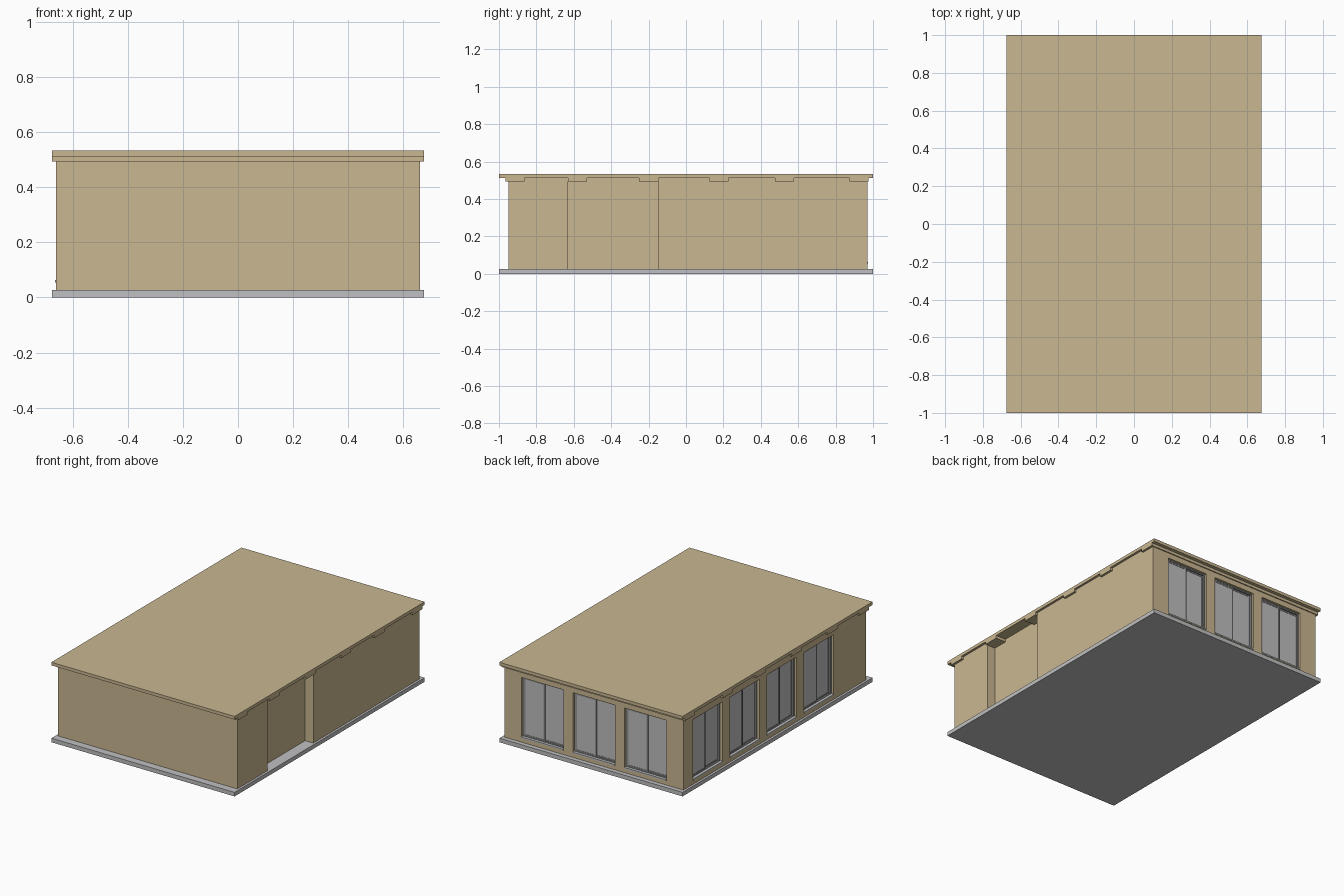
import bpy, bmesh, math
from mathutils import Matrix, Vector

cube = bpy.data.objects.get("Cube")
if cube:
    bpy.data.objects.remove(cube, do_unlink=True)


def material(name, rgb):
    m = bpy.data.materials.new(name)
    m.use_nodes = True
    m.diffuse_color = (*rgb, 1)
    m.node_tree.nodes["Principled BSDF"].inputs["Base Color"].default_value = (*rgb, 1)
    return m


tan = material("tan plaster", (0.584, 0.474, 0.283))
concrete = material("light concrete", (0.53, 0.53, 0.54))
glass = material("pale grey glass", (0.52, 0.52, 0.53))
metal = material("grey window metal", (0.3, 0.3, 0.3))


def boxes(name, mat, spans, matrix=Matrix()):
    """One object made of boxes, each given as (x0, x1, y0, y1, z0, z1)."""
    bm = bmesh.new()
    for x0, x1, y0, y1, z0, z1 in spans:
        centre = Vector((x0 + x1, y0 + y1, z0 + z1)) / 2
        size = Matrix.Diagonal((x1 - x0, y1 - y0, z1 - z0, 1))
        bmesh.ops.create_cube(bm, size=1, matrix=Matrix.Translation(centre) @ size)
    mesh = bpy.data.meshes.new(name)
    bm.to_mesh(mesh)
    bm.free()
    mesh.materials.append(mat)
    ob = bpy.data.objects.new(name, mesh)
    ob.matrix_world = matrix
    bpy.context.collection.objects.link(ob)
    return ob


HX, FRONT, BACK = 0.66, -0.95, 0.97
FLOOR, EAVE, TOP = 0.027, 0.512, 0.533
SILL, HEAD, HALF, DEPTH = 0.058, 0.458, 0.155, 0.035

# Base slab, roof slab and the beams under the roof
boxes("base_slab", concrete, [(-0.675, 0.675, -1, 1, 0, FLOOR)])
boxes("roof_slab", tan, [(-0.675, 0.675, -1, 1, EAVE, TOP)])
beam_starts = [-0.965, -0.63, -0.25, 0.125, 0.475, 0.875]
boxes("roof_beams", tan,
      [(-0.675, 0.675, y, y + 0.102, 0.493, EAVE) for y in beam_starts])

# Walls with window pockets and the side entrance recess cut out
walls = boxes("walls", tan, [(-HX, HX, FRONT, BACK, FLOOR, EAVE)])
back_windows = [-0.38, 0, 0.38]
side_windows = [0.715, 0.325, -0.065, -0.455]
pockets = [(x - HALF, x + HALF, BACK - DEPTH, BACK + 0.1, SILL, HEAD) for x in back_windows]
pockets += [(-HX - 0.1, DEPTH - HX, y - HALF, y + HALF, SILL, HEAD) for y in side_windows]
pockets.append((0.6, 0.8, -0.63, -0.15, -0.1, 0.6))
cutter = boxes("wall_cutter", tan, pockets)
cutter.hide_render = True
cut = walls.modifiers.new("pockets", 'BOOLEAN')
cut.operation, cut.solver, cut.object = 'DIFFERENCE', 'EXACT', cutter
bpy.context.view_layer.objects.active = walls
bpy.ops.object.modifier_apply(modifier=cut.name)
bpy.data.objects.remove(cutter, do_unlink=True)


def frame(x0, x1, y0, y1, z0, z1, t):
    """Four bars round a rectangle."""
    return [(x0, x0 + t, y0, y1, z0, z1), (x1 - t, x1, y0, y1, z0, z1),
            (x0 + t, x1 - t, y0, y1, z0, z0 + t), (x0 + t, x1 - t, y0, y1, z1 - t, z1)]


def window(name, matrix):
    """Two-panel sliding window; local +y points out of the wall."""
    bars = frame(-HALF, HALF, -DEPTH, -0.016, SILL, HEAD, 0.008)
    bars += frame(-HALF + 0.008, 0.006, -0.033, -0.026, SILL + 0.008, HEAD - 0.008, 0.009)
    bars += frame(-0.006, HALF - 0.008, -0.025, -0.018, SILL + 0.008, HEAD - 0.008, 0.009)
    boxes(name + "_frame", metal, bars, matrix)
    boxes(name + "_glass", glass,
          [(-HALF + 0.012, 0, -0.031, -0.028, SILL + 0.012, HEAD - 0.012),
           (0, HALF - 0.012, -0.023, -0.020, SILL + 0.012, HEAD - 0.012)], matrix)
    boxes(name + "_sill", concrete,
          [(-HALF, HALF, -0.016, 0.003, SILL - 0.004, SILL + 0.005)], matrix)


# Windows along the back and the right-hand long wall
for i, x in enumerate(back_windows):
    window(f"back_window_{i + 1}", Matrix.Translation((x, BACK, 0)))
turn = Matrix.Rotation(math.pi / 2, 4, 'Z')
for i, y in enumerate(side_windows):
    window(f"side_window_{i + 1}", Matrix.Translation((-HX, y, 0)) @ turn)
